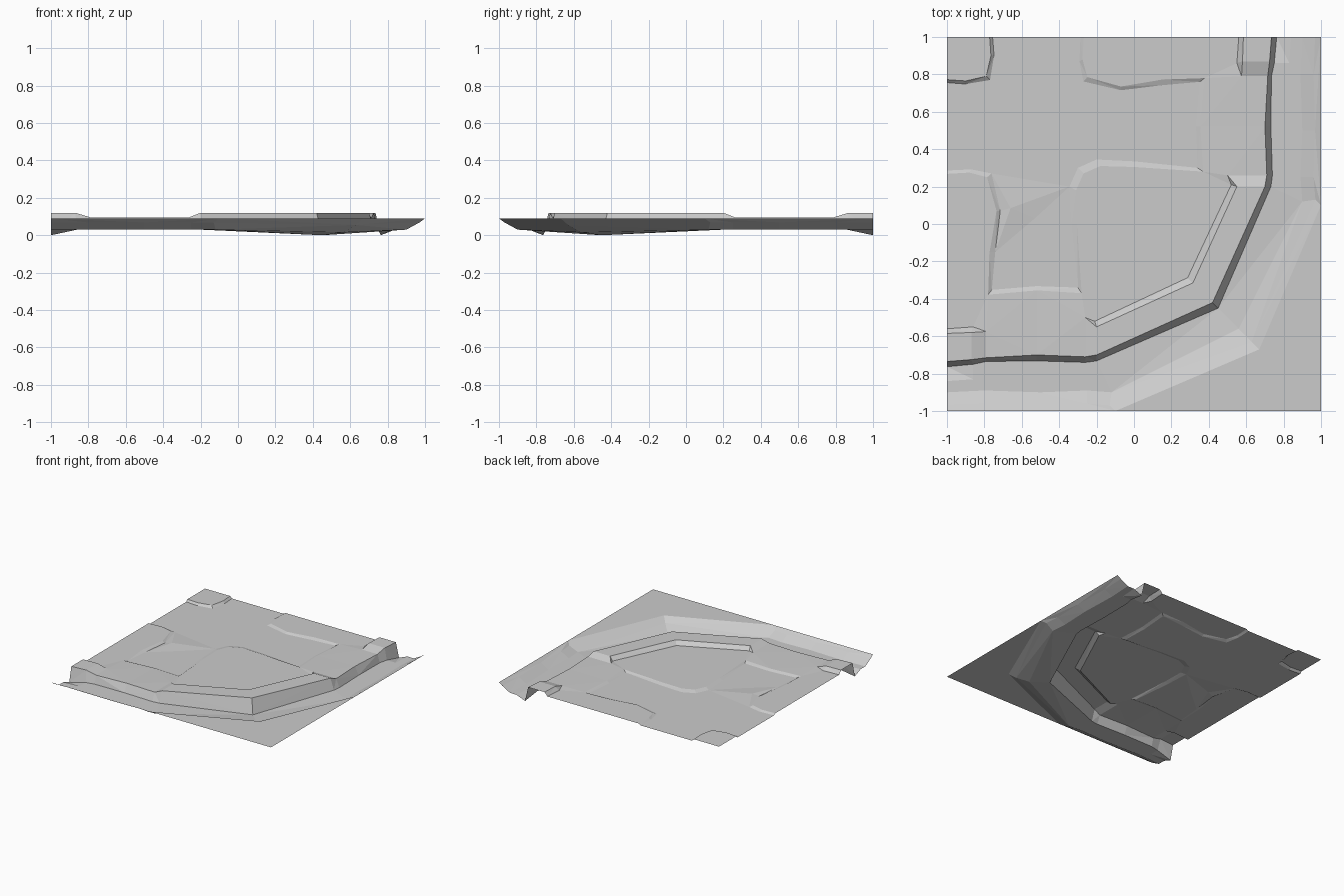
import bpy
import bmesh
from mathutils import Vector
from mathutils.geometry import delaunay_2d_cdt

if "Cube" in bpy.data.objects:
    bpy.data.objects.remove(bpy.data.objects["Cube"], do_unlink=True)

# Levels of the terrain
RIM, GATE, BLOCK, FLOOR = .12, .096, .091, .08
CREST, SLOPE, TROUGH, PIT = .09, .068, .03, 0

points = []
heights = []
edges = []
index_of = {}


def add_point(x, y, z):
    """Return the index of a terrain point, reusing points that coincide."""
    key = (round(x, 3), round(y, 3))
    if key not in index_of:
        index_of[key] = len(points)
        points.append(Vector((x, y)))
        heights.append(z)
    return index_of[key]


def break_line(level, *path, mirrored=True):
    """Add a crease at one level and its twin across the tile diagonal.
    A third value in a point overrides the level there."""
    full = [(p[0], p[1], p[2] if len(p) > 2 else level) for p in path]
    twins = [full]
    if mirrored:
        twins.append([(-y, -x, z) for x, y, z in full])
    for chain in twins:
        ids = [add_point(*p) for p in chain]
        for a, b in zip(ids, ids[1:]):
            if a != b and (a, b) not in edges and (b, a) not in edges:
                edges.append((a, b))


# Outer ground: crest, bank and trough around the cliff
break_line(CREST, (-1, -1), (-.1, -1), (1, -1))
break_line(CREST, (-.1, -1), (.67, -.67))
break_line(SLOPE, (-1, -.968), (-.8, -.96), (-.5, -.968), (-.25, -.96),
           (-.13, -.97), (.63, -.63, .055))
break_line(TROUGH, (-1, -.9), (-.8, -.89), (-.5, -.9), (-.25, -.89),
           (-.12, -.9), (.56, -.56, .015))
break_line(TROUGH, (-1, -.84), (-.86, -.83))

# Cliff: foot and top edge
break_line(TROUGH, (-1, -.763, PIT), (-.86, -.75), (-.79, -.735),
           (-.52, -.732), (-.26, -.74), (-.2, -.732), (.45, -.45, PIT))
break_line(RIM, (-1, -.735), (-.87, -.725), (-.79, -.715, GATE),
           (-.52, -.7, GATE), (-.26, -.71, GATE), (-.2, -.7), (.42, -.42))

# Raised rim: inner shoulder down to the plateau
break_line(RIM, (-.2, -.7), (-.2, -.55), (.315, -.315))
break_line(BLOCK, (-.28, -.37), (-.21, -.52), (.287, -.287))
break_line(GATE, (-.26, -.71), (-.26, -.5), (-.28, -.37, BLOCK))

# End pad and the ramp beside it
break_line(RIM, (-1, -.585), (-.87, -.58), (-.87, -.725))
break_line(GATE, (-.87, -.58, RIM), (-.79, -.575), (-.79, -.715))
break_line(BLOCK, (-1, -.56), (-.86, -.55))
break_line(GATE, (-.86, -.55, BLOCK), (-.79, -.575))

# Gate platform: step down to the floor
break_line(BLOCK, (-.78, -.378), (-.52, -.355), (-.28, -.37))
break_line(FLOOR, (-.76, -.352), (-.52, -.332), (-.3, -.34))
break_line(BLOCK, (-.86, -.55), (-.78, -.378))

# Side block: top edge and foot
break_line(BLOCK, (-.78, -.378), (-.772, -.15), (-.735, .07),
           (-.785, .25), (-.88, .275), (-1, .268))
break_line(FLOOR, (-.76, -.352), (-.742, -.15), (-.715, .07),
           (-.762, .27), (-.87, .292), (-1, .286))

# Inner plateau: soft step to the floor
break_line(BLOCK, (-.28, -.37), (-.305, 0), (-.31, .18), (-.27, .27))
break_line(FLOOR, (-.3, -.34), (-.335, 0), (-.345, .2), (-.3, .3))

# Corner slab
break_line(GATE, (-1, .772), (-.9, .765), (-.79, .79))
break_line(FLOOR, (-1, .756), (-.9, .748), (-.77, .77))
break_line(GATE, (-1, 1))

# Small ridge on the floor
break_line(FLOOR, (-.715, .07), (-.66, .085, BLOCK), (-.53, .03),
           mirrored=False)

# Stitch the creases into one open, faceted surface
flat, _, faces, sources, _, _ = delaunay_2d_cdt(points, edges, [], 0, 1e-5)
bm = bmesh.new()
for co, source in zip(flat, sources):
    bm.verts.new((co.x, co.y, heights[source[0]] if source else FLOOR))
bm.verts.ensure_lookup_table()
for face in faces:
    bm.faces.new([bm.verts[i] for i in face])
bmesh.ops.recalc_face_normals(bm, faces=bm.faces)
if sum(f.normal.z for f in bm.faces) < 0:
    bmesh.ops.reverse_faces(bm, faces=bm.faces)

mesh = bpy.data.meshes.new("terrain_tile")
bm.to_mesh(mesh)
bm.free()
tile = bpy.data.objects.new("terrain_tile", mesh)
bpy.context.collection.objects.link(tile)

# Plain grey stone
stone = bpy.data.materials.new("grey stone")
stone.use_nodes = True
colour = (.6, .6, .6, 1)
stone.diffuse_color = colour
stone.node_tree.nodes["Principled BSDF"].inputs["Base Color"].default_value = colour
mesh.materials.append(stone)
